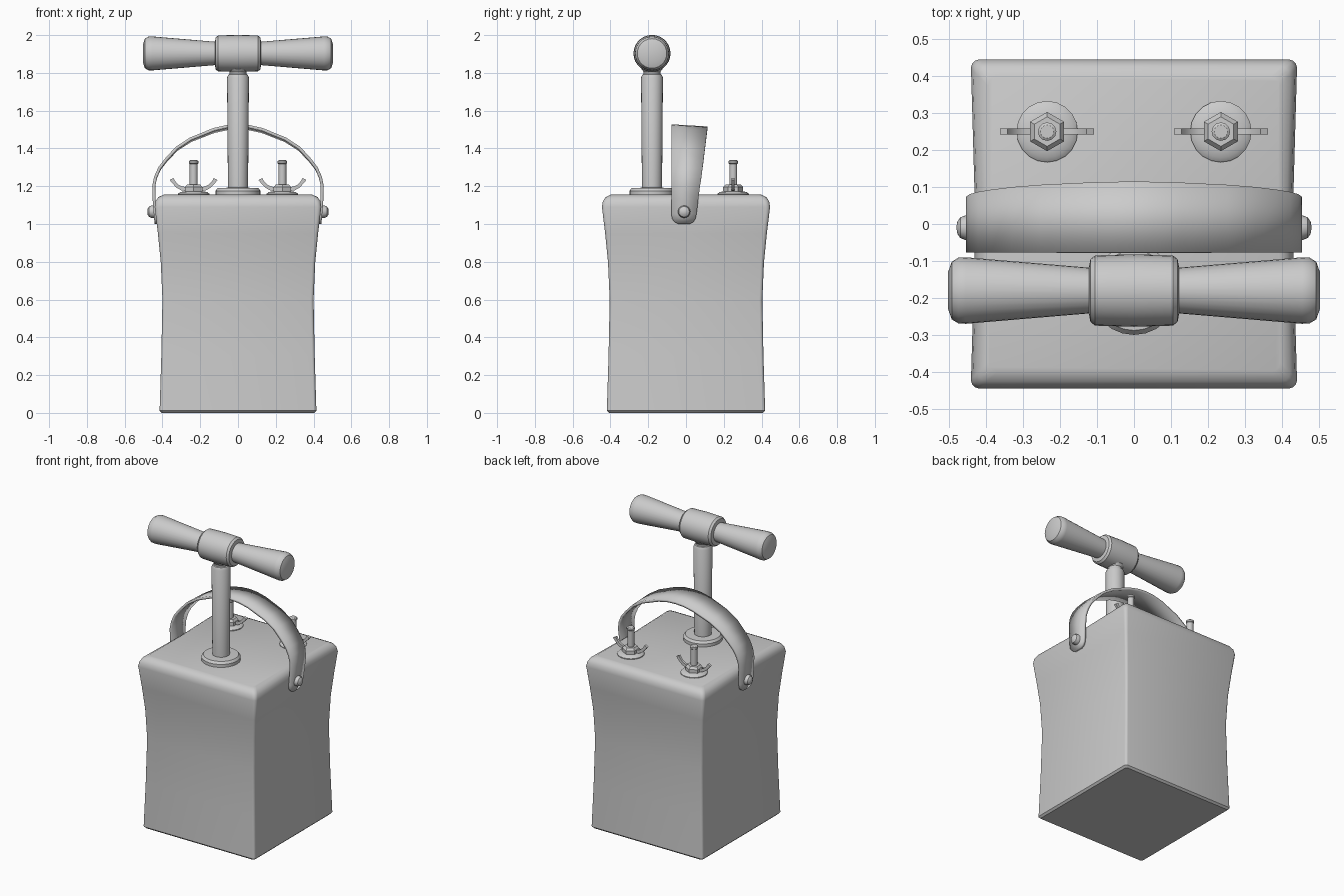
import bpy, bmesh, math
from mathutils import Matrix, Vector

if "Cube" in bpy.data.objects:
    bpy.data.objects.remove(bpy.data.objects["Cube"])


def finish(name, bm, angle=35):
    bmesh.ops.recalc_face_normals(bm, faces=bm.faces)
    me = bpy.data.meshes.new(name)
    bm.to_mesh(me)
    bm.free()
    ob = bpy.data.objects.new(name, me)
    bpy.context.collection.objects.link(ob)
    bpy.ops.object.select_all(action='DESELECT')
    bpy.context.view_layer.objects.active = ob
    ob.select_set(True)
    bpy.ops.object.shade_smooth_by_angle(angle=math.radians(angle))
    return ob


def loft(name, rings, angle=35):
    """Skin closed rings of points and cap both ends."""
    bm = bmesh.new()
    vs = [[bm.verts.new(p) for p in ring] for ring in rings]
    n = len(vs[0])
    for a, b in zip(vs, vs[1:]):
        for i in range(n):
            j = (i + 1) % n
            bm.faces.new((a[i], a[j], b[j], b[i]))
    bm.faces.new(vs[0])
    bm.faces.new(vs[-1])
    return finish(name, bm, angle)


def lathe(name, profile, loc, axis='Z', segs=24, phase=0.0, angle=35):
    """Turn (radius, height) pairs round an axis through loc."""
    rot = Matrix.Rotation(math.pi / 2, 3, 'Y') if axis == 'X' else Matrix.Identity(3)
    rings = []
    for r, h in profile:
        ring = []
        for i in range(segs):
            a = phase + 2 * math.pi * i / segs
            ring.append(Vector(loc) + rot @ Vector((r * math.cos(a), r * math.sin(a), h)))
        rings.append(ring)
    return loft(name, rings, angle)


# Body: waisted box with rounded corners, sides slightly pinched near the top
def body_ring(z, h, r, pinch):
    hx, hy = h, h + 0.004
    pts = []
    for k, (sx, sy) in enumerate([(1, 1), (-1, 1), (-1, -1), (1, -1)]):
        for s in range(4):
            a = math.pi / 2 * (k + s / 3)
            pts.append((sx * (hx - r) + r * math.cos(a), sy * (hy - r) + r * math.sin(a), z))
        if k in (0, 2):
            continue
        pts.append((sx * (hx - pinch), 0, z)) if k == 1 else None
    pts.append((hx - pinch, 0, z))
    return pts


loft("box_body", [body_ring(*p) for p in [
    (0.0, 0.403, 0.012, 0), (0.012, 0.415, 0.015, 0), (0.3, 0.406, 0.015, 0),
    (0.6, 0.400, 0.016, 0), (0.8, 0.409, 0.017, 0.003), (0.95, 0.424, 0.018, 0.007),
    (1.09, 0.441, 0.022, 0.012), (1.12, 0.436, 0.025, 0.012),
    (1.142, 0.422, 0.025, 0.01), (1.155, 0.395, 0.025, 0.005)]])

# Plunger: collar, rod and neck
PY, HZ = -0.18, 1.903
lathe("rod_collar", [(0.12, 1.14), (0.12, 1.175), (0.108, 1.19), (0.06, 1.192)], (0, PY, 0))
lathe("plunger_rod", [(0.053, 1.17), (0.058, 1.775), (0.05, 1.792), (0.044, 1.795),
                      (0.044, 1.805), (0.055, 1.82), (0.055, 1.86)], (0, PY, 0))

# T handle: flared grips through a central sleeve
half = [(0.06, 0.1), (0.09, 0.455), (0.089, 0.475), (0.078, 0.493), (0.05, 0.503)]
lathe("handle_grips", [(r, -x) for r, x in reversed(half)] + half, (0, PY, HZ), 'X', 28)
sleeve = [(0.098, 0), (0.095, 0.105), (0.085, 0.118), (0.062, 0.122)]
lathe("handle_sleeve", [(r, -x) for r, x in reversed(sleeve[1:])] + sleeve,
      (0, PY, HZ), 'X', 28)

# Carry strap: ribbon arch (x, z, front y, back y), widening upward
side = [(0.441, 1.0, -0.04, 0.018), (0.442, 1.01, -0.06, 0.038), (0.444, 1.028, -0.074, 0.05),
        (0.446, 1.055, -0.077, 0.056), (0.452, 1.13, -0.077, 0.065), (0.454, 1.2, -0.077, 0.074),
        (0.444, 1.25, -0.077, 0.081), (0.422, 1.3, -0.077, 0.087), (0.386, 1.347, -0.077, 0.093),
        (0.33, 1.408, -0.077, 0.1), (0.254, 1.458, -0.077, 0.106), (0.13, 1.508, -0.077, 0.112),
        (0.06, 1.524, -0.077, 0.114)]
path = ([(-x, z, f, b) for x, z, f, b in side] + [(0, 1.528, -0.077, 0.115)] + side[::-1])
bm = bmesh.new()
rows = [(bm.verts.new((x, f, z)), bm.verts.new((x, b, z - 0.012 * max(0, (z - 1.2) / 0.33))))
        for x, z, f, b in path]
for p, q in zip(rows, rows[1:]):
    bm.faces.new((p[0], q[0], q[1], p[1]))
strap = finish("carry_strap", bm)
for f in strap.data.polygons:
    top = f.normal.z
# Thickness grows inward whichever way the ribbon faces
mod = strap.modifiers.new("thickness", 'SOLIDIFY')
mod.thickness = 0.016
mod.offset = -1 if top > 0 or strap.data.polygons[len(path) // 2].normal.z > 0 else 1

for s, label in ((-1, "left"), (1, "right")):
    # Strap rivets
    lathe(label + "_rivet", [(0.033, s * 0.42), (0.033, s * 0.457), (0.028, s * 0.47),
                             (0.016, s * 0.478), (0.004, s * 0.48)],
          (0, -0.01, 1.065), 'X', 16)
    # Terminal: washer, hex nut and threaded stud
    loc = (s * 0.235, 0.25, 0)
    lathe(label + "_washer", [(0.083, 1.15), (0.083, 1.16), (0.07, 1.17), (0.04, 1.173)], loc, segs=20)
    lathe(label + "_hex_nut", [(0.053, 1.165), (0.053, 1.195), (0.04, 1.21)],
          loc, segs=6, phase=math.pi / 6, angle=20)
    lathe(label + "_stud", [(0.021, 1.17), (0.021, 1.318), (0.025, 1.322), (0.025, 1.333),
                            (0.018, 1.338)], loc, segs=12)
    # Wings: bars curling upward on both sides of the nut
    for w in (-1, 1):
        curve = [(0.03, 1.173, 1.195), (0.065, 1.178, 1.198), (0.09, 1.192, 1.208),
                 (0.112, 1.215, 1.226), (0.127, 1.233, 1.243)]
        rings = []
        for i, (x, lo, hi) in enumerate(curve):
            xo, xi = loc[0] + w * x, loc[0] + w * (x - 0.005 * i)
            rings.append([(xo, 0.242, lo), (xo, 0.258, lo), (xi, 0.258, hi), (xi, 0.242, hi)])
        loft(label + ("_wing_outer" if w == s else "_wing_inner"), rings)
